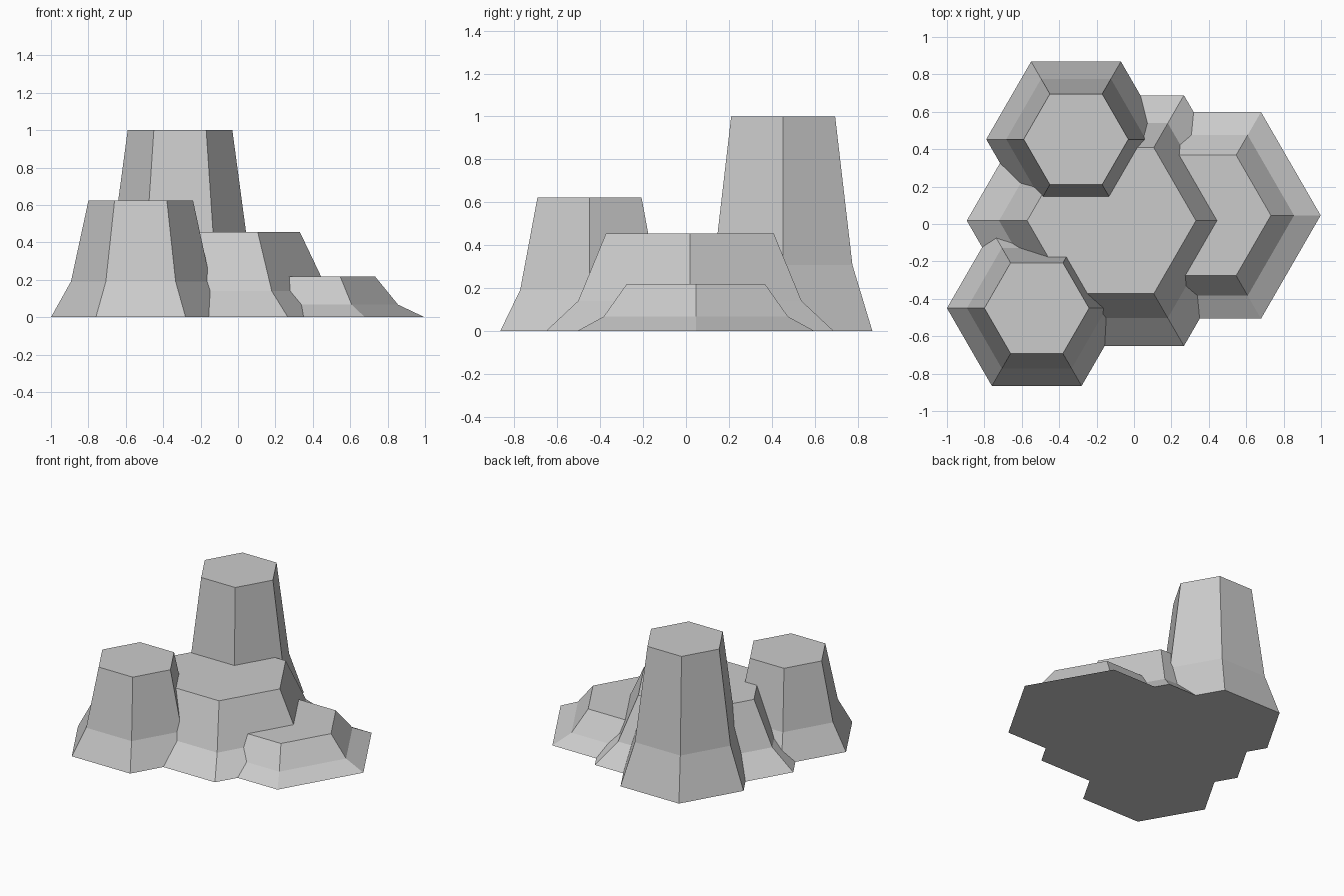
import bpy, bmesh
from math import cos, sin, pi

if "Cube" in bpy.data.objects:
    bpy.data.objects.remove(bpy.data.objects["Cube"])


def rock_column(name, x, y, height, base_radius):
    """Six-sided column: flared foot, bend at 31% height, flat top."""
    bm = bmesh.new()
    rings = []
    for r, z in PROFILE[name](base_radius, height):
        rings.append([bm.verts.new((x + r * cos(i * pi / 3), y + r * sin(i * pi / 3), z))
                      for i in range(6)])
    bm.faces.new(rings[0][::-1])
    bm.faces.new(rings[-1])
    for low, high in zip(rings, rings[1:]):
        for i in range(6):
            j = (i + 1) % 6
            bm.faces.new((low[i], low[j], high[j], high[i]))
    mesh = bpy.data.meshes.new(name)
    bm.to_mesh(mesh)
    bm.free()
    obj = bpy.data.objects.new(name, mesh)
    bpy.context.collection.objects.link(obj)
    return obj


# Every column shares the same proportions
def flare(r, h):
    return [(r, 0), (r * 0.777, h * 0.307), (r * 0.583, h)]


NAMES = ("rock_columns", "tall_column", "left_column", "low_column")
PROFILE = {n: flare for n in NAMES}

# Broad middle column, then the three around it
rock = rock_column("rock_columns", -0.12, 0.018, 0.455, 0.774)
others = [
    rock_column("tall_column", -0.31, 0.453, 1.0, 0.48),
    rock_column("left_column", -0.52, -0.45, 0.623, 0.48),
    rock_column("low_column", 0.36, 0.046, 0.219, 0.638),
]

# Merge into one solid rock
for other in others:
    mod = rock.modifiers.new("merge", 'BOOLEAN')
    mod.operation = 'UNION'
    mod.solver = 'EXACT'
    mod.object = other
    bpy.context.view_layer.objects.active = rock
    bpy.ops.object.modifier_apply(modifier=mod.name)
    bpy.data.objects.remove(other)
